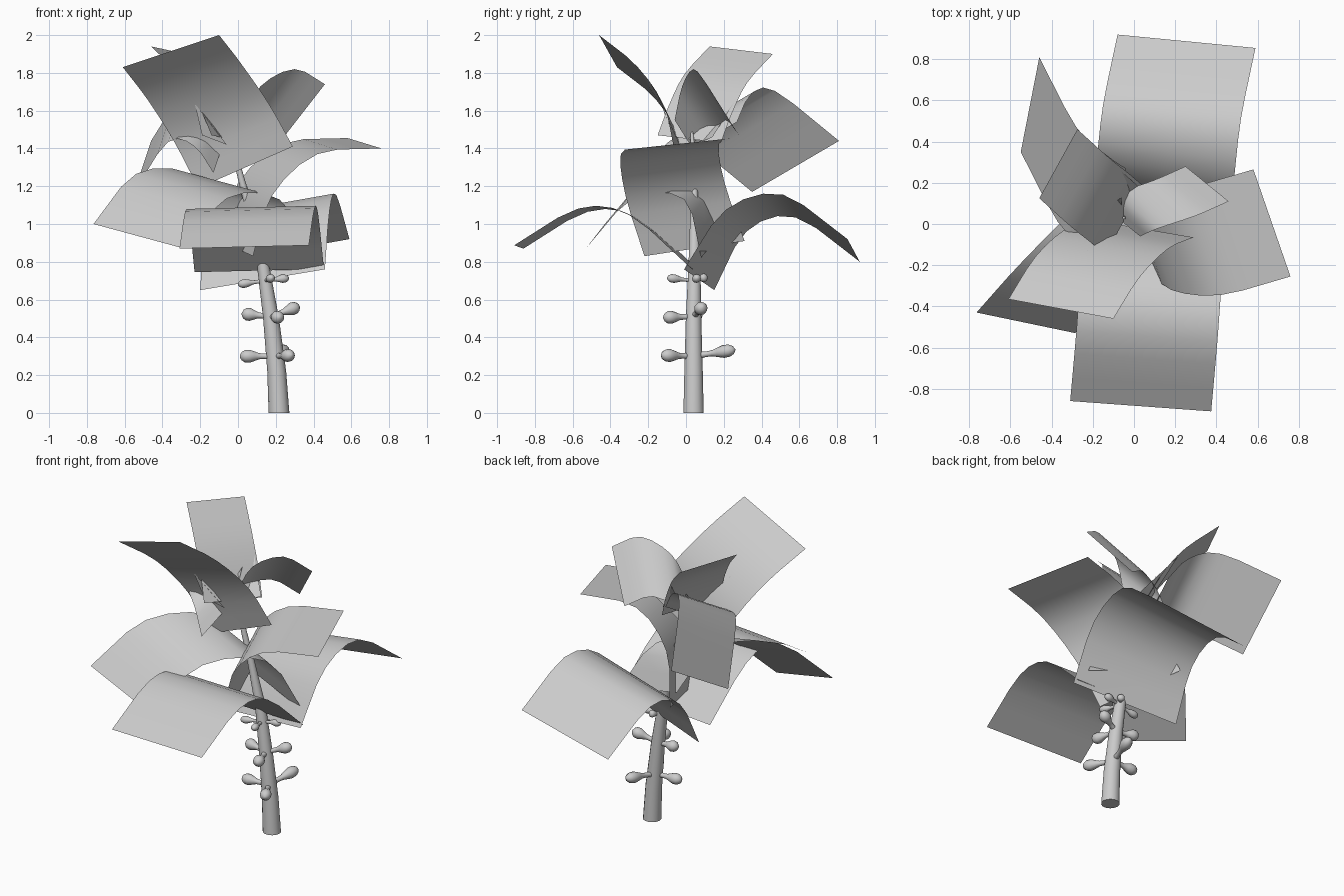
import bpy
from math import cos, sin, tau
from mathutils import Vector as V

if "Cube" in bpy.data.objects:
    bpy.data.objects.remove(bpy.data.objects["Cube"])


def mesh(name, verts, faces, smooth=True):
    me = bpy.data.meshes.new(name)
    me.from_pydata(verts, [], faces)
    if smooth:
        for p in me.polygons:
            p.use_smooth = True
    ob = bpy.data.objects.new(name, me)
    bpy.context.collection.objects.link(ob)
    return ob


def spline(pts, steps):
    """Smooth path through the given points."""
    p = [V(q) for q in pts]
    p = [2 * p[0] - p[1]] + p + [2 * p[-1] - p[-2]]
    out = []
    for i in range(1, len(p) - 2):
        a, b, c, d = p[i - 1:i + 3]
        for k in range(steps):
            t = k / steps
            out.append(0.5 * (2 * b + (c - a) * t + (2 * a - 5 * b + 4 * c - d) * t * t
                              + (3 * b - a - 3 * c + d) * t ** 3))
    return out + [p[-2]]


def leaf(name, edge, width, base_width=None):
    """Curved rectangular sheet: one long edge swept along the width vector."""
    path, n = spline(edge, 3), 2
    tip_w, base_w = V(width), V(base_width or width)
    verts = []
    for i, q in enumerate(path):
        w = base_w.lerp(tip_w, min(1, 1.6 * i / (len(path) - 1)))
        verts += [q + w * (j / n) for j in range(n + 1)]
    m = n + 1
    faces = [(i * m + j, i * m + j + 1, (i + 1) * m + j + 1, (i + 1) * m + j)
             for i in range(len(path) - 1) for j in range(n)]
    return mesh(name, verts, faces)


def tube(name, pts, radii, sides=12, level=False):
    """Round tapered tube with closed ends; level keeps the rings horizontal."""
    pts = [V(p) for p in pts]
    verts, faces = [], []
    axis = V((0, 0, 1)) if level else (pts[-1] - pts[0]).normalized()
    rot = axis.to_track_quat('Z', 'Y')
    for p, r in zip(pts, radii):
        for k in range(sides):
            a = tau * k / sides
            verts.append(p + rot @ V((r * cos(a), r * sin(a), 0)))
    for i in range(len(pts) - 1):
        for k in range(sides):
            l = (k + 1) % sides
            faces.append((i * sides + k, i * sides + l, (i + 1) * sides + l, (i + 1) * sides + k))
    faces.append(tuple(range(sides))[::-1])
    faces.append(tuple(range((len(pts) - 1) * sides, len(pts) * sides)))
    ob = mesh(name, verts, faces)
    bpy.ops.object.select_all(action='DESELECT')
    ob.select_set(True)
    bpy.context.view_layer.objects.active = ob
    bpy.ops.object.shade_smooth_by_angle(angle=1.0)
    return ob


# Stem
tube("stem", [(.217, .04, 0), (.205, .04, .22), (.175, .04, .5), (.13, .045, .8), (.06, .045, 1.08),
              (-.015, .04, 1.36), (-.05, .03, 1.5)], [.055, .05, .042, .032, .022, .015, .006], 14, True)

# Buds in three whorls: stem point, size, tips
whorls = [((.195, .04, .3), .036, [(.01, .03, .3), (.285, -.13, .305), (.25, .26, .335)]),
          ((.175, .04, .51), .036, [(.02, .06, .525), (.22, -.12, .505), (.325, .09, .565)]),
          ((.145, .04, .7), .024, [(0, .03, .68), (.27, .06, .715), (.18, -.1, .715), (.19, .11, .72)])]
for base, r, tips in whorls:
    for tip in tips:
        a, b = V(base), V(tip)
        tube("bud", [a.lerp(b, t) for t in (0, .3, .45, .58, .72, .86, .95, 1)],
             [r * .6, r * .4, r * .45, r * .7, r * .95, r * .9, r * .6, r * .15], 12)

# Lower leaves
leaf("lower_back_leaf", [(-.2, .15, .65), (-.18, .32, .96), (-.15, .58, 1.035), (-.08, .92, .80)],
     (.67, -.065, .12), (.66, -.16, .11))
leaf("lower_front_leaf", [(-.23, .08, .745), (-.26, -.25, 1.03), (-.28, -.52, 1.065), (-.31, -.86, .87)],
     (.685, -.05, .017))
leaf("lower_left_leaf", [(-.06, .18, .95), (-.26, .09, 1.26), (-.54, -.18, 1.265), (-.765, -.43, 1.0)],
     (.48, -.1, -.13))
leaf("lower_right_leaf", [(.08, -.22, .83), (.18, -.32, 1.15), (.42, -.345, 1.37), (.76, -.255, 1.40)],
     (-.18, .52, .055), (-.18, .53, .08))

# Upper leaves
leaf("upper_front_leaf", [(-.21, .02, 1.19), (-.34, -.03, 1.44), (-.48, -.16, 1.66), (-.61, -.365, 1.83)],
     (.51, -.095, .17), (.5, -.085, .22))
leaf("upper_back_leaf", [(-.04, .27, 1.54), (-.14, .34, 1.68), (-.28, .47, 1.705), (-.46, .81, 1.44)],
     (-.09, -.46, -.27))
leaf("upper_left_leaf", [(-.14, -.15, 1.47), (-.21, -.09, 1.63), (-.31, -.01, 1.79), (-.46, .125, 1.94)],
     (.185, .335, -.04))
leaf("upper_right_leaf", [(.03, -.06, 1.55), (.12, -.02, 1.73), (.3, .04, 1.82), (.46, .11, 1.74)],
     (-.21, .17, -.27))

# Small young leaves at the tip
for tri in ([(-.23, -.13, 1.64), (-.19, -.08, 1.47), (-.06, -.05, 1.42)],
            [(-.06, .13, 1.62), (-.1, .1, 1.54), (-.06, .05, 1.44)],
            [(-.1, .29, 1.7), (.07, .14, 1.46), (-.03, .07, 1.43)]):
    mesh("young_leaf", tri, [(0, 1, 2)], False)
